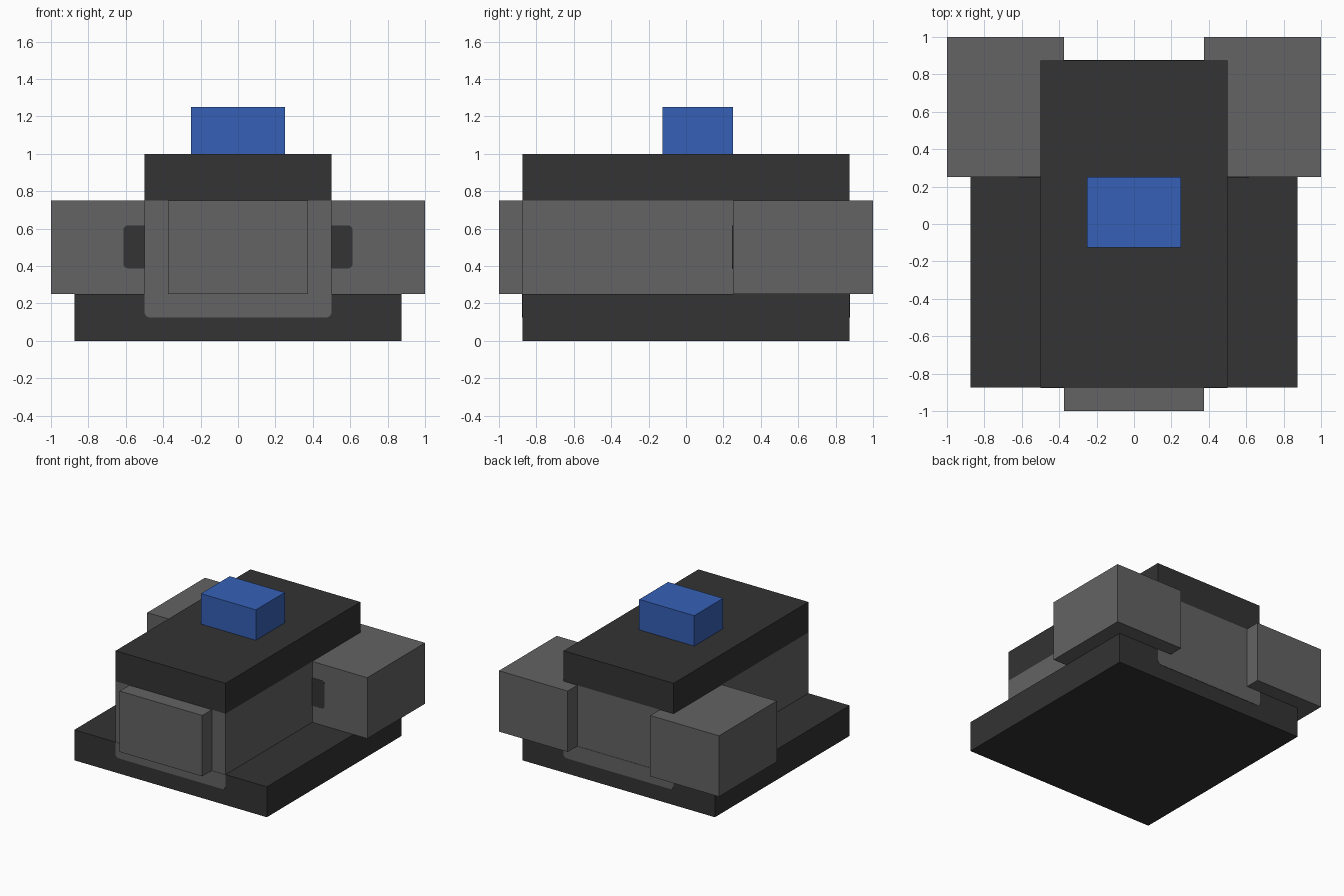
import bpy
import math

if "Cube" in bpy.data.objects:
    bpy.data.objects.remove(bpy.data.objects["Cube"])


def material(name, rgb):
    m = bpy.data.materials.new(name)
    m.diffuse_color = (*rgb, 1.0)
    m.use_nodes = True
    m.node_tree.nodes["Principled BSDF"].inputs["Base Color"].default_value = m.diffuse_color
    return m


DARK = material("charcoal", (0.033, 0.033, 0.033))
GRAY = material("mid gray", (0.125, 0.125, 0.127))
BLUE = material("blue", (0.036, 0.117, 0.468))


def add_mesh(name, verts, faces, mat):
    mesh = bpy.data.meshes.new(name)
    mesh.from_pydata(verts, [], faces)
    mesh.materials.append(mat)
    obj = bpy.data.objects.new(name, mesh)
    bpy.context.collection.objects.link(obj)
    return obj


def box(name, x, y, z, mat):
    """Box from (min, max) ranges."""
    verts = [(a, b, c) for c in z for b in y for a in x]
    faces = [(0, 2, 3, 1), (4, 5, 7, 6), (0, 1, 5, 4),
             (2, 6, 7, 3), (0, 4, 6, 2), (1, 3, 7, 5)]
    return add_mesh(name, verts, faces, mat)


def plate(name, x, z, y, radii, mat):
    """Thin upright plate; radii run bottom-left, bottom-right, top-right, top-left."""
    corners = [(x[0], z[0], 1, 1), (x[1], z[0], -1, 1),
               (x[1], z[1], -1, -1), (x[0], z[1], 1, -1)]
    outline = []
    for i, ((cx, cz, sx, sz), r) in enumerate(zip(corners, radii)):
        if r == 0:
            outline.append((cx, cz))
            continue
        for k in range(5):
            a = math.radians(180 + 90 * i + 22.5 * k)
            outline.append((cx + sx * r + r * math.cos(a), cz + sz * r + r * math.sin(a)))
    n = len(outline)
    verts = [(px, yy, pz) for yy in y for px, pz in outline]
    faces = [tuple(range(n)), tuple(reversed(range(n, 2 * n)))]
    faces += [(i, i + n, (i + 1) % n + n, (i + 1) % n) for i in range(n)]
    return add_mesh(name, verts, faces, mat)


# Stacked core
box("base_slab", (-0.875, 0.875), (-0.875, 0.875), (0, 0.25), DARK)
box("body", (-0.5, 0.5), (-0.875, 0.875), (0.25, 0.75), GRAY)
box("top_slab", (-0.5, 0.5), (-0.875, 0.875), (0.75, 1.0), DARK)
box("top_block", (-0.25, 0.25), (-0.125, 0.25), (1.0, 1.25), BLUE)
box("front_block", (-0.375, 0.375), (-1.0, -0.875), (0.25, 0.75), GRAY)

# Rounded gray panels running down onto the base, front and back
T = 0.003
for label, y in (("front", (-0.875 - T, -0.87)), ("back", (0.87, 0.875 + T))):
    plate(label + "_panel", (-0.5, 0.5), (0.125, 0.25), y, (0.03, 0.03, 0, 0), GRAY)

# Rear side blocks with a dark mark on their front faces
for label, s in (("left", -1), ("right", 1)):
    box(label + "_rear_block", sorted((s * 0.375, s)), (0.25, 1.0), (0.25, 0.75), GRAY)
    radii = (0, 0.025, 0.025, 0) if s > 0 else (0.025, 0, 0, 0.025)
    plate(label + "_dark_mark", sorted((s * 0.5, s * 0.613)), (0.388, 0.617),
          (0.25 - T, 0.255), radii, DARK)
